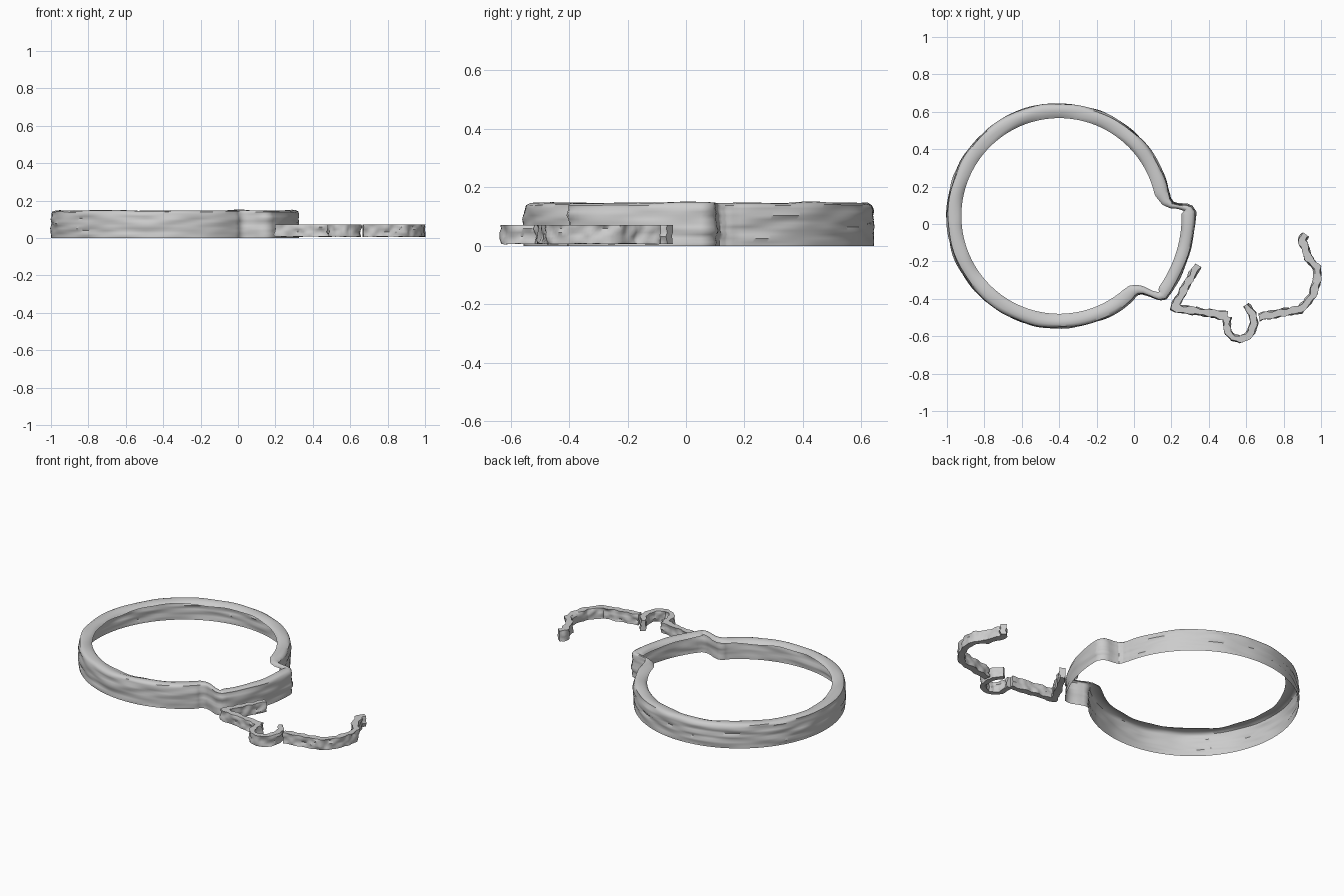
import bpy, bmesh, math
from mathutils import Vector, noise

if "Cube" in bpy.data.objects:
    bpy.data.objects.remove(bpy.data.objects["Cube"])


def resample(pts, closed, step):
    # evenly spaced (x, y, half_width) stations along a polyline
    out = []
    n = len(pts)
    for i in range(n if closed else n - 1):
        a, b = Vector(pts[i]), Vector(pts[(i + 1) % n])
        k = max(1, round((b.xy - a.xy).length / step))
        out += [a.lerp(b, j / k) for j in range(k)]
    if not closed:
        out.append(Vector(pts[-1]))
    return out


def wall(name, pts, profile, closed, step, bump, freq):
    # sweep a rough cross-section along the path; each profile point is
    # (across, height, sideways roughness, vertical roughness)
    path = resample(pts, closed, step)
    n, m = len(path), len(profile)
    bm = bmesh.new()
    rings = []
    for i, p in enumerate(path):
        a = path[(i - 1) % n] if closed or i > 0 else p
        b = path[(i + 1) % n] if closed or i < n - 1 else p
        t = (b.xy - a.xy).normalized()
        side = Vector((t.y, -t.x, 0))
        ring = []
        for u, z, rough_u, rough_z in profile:
            co = Vector((p.x, p.y, z)) + side * (u * p.z)
            q = Vector((co.x * freq, co.y * freq, co.z * 45))
            co += side * (noise.noise(q) * bump * rough_u)
            co.z += noise.noise(q + Vector((9, 4, 2))) * bump * rough_z
            ring.append(bm.verts.new(co))
        rings.append(ring)
    for i in range(n if closed else n - 1):
        r, s = rings[i], rings[(i + 1) % n]
        for j in range(m - 1 if closed else m):
            k = (j + 1) % m
            bm.faces.new((r[j], r[k], s[k], s[j]))
    if not closed:
        bm.faces.new(rings[0])
        bm.faces.new(rings[-1])
        bmesh.ops.recalc_face_normals(bm, faces=bm.faces)
    me = bpy.data.meshes.new(name)
    bm.to_mesh(me)
    bm.free()
    # make the open shell face outwards
    if closed and max(me.polygons, key=lambda g: g.center.z).normal.z < 0:
        me.flip_normals()
    ob = bpy.data.objects.new(name, me)
    bpy.context.collection.objects.link(ob)
    bpy.context.view_layer.objects.active = ob
    ob.select_set(True)
    bpy.ops.object.shade_smooth_by_angle(angle=math.radians(50))
    ob.select_set(False)


def arc(radius, start, end, count, half_width):
    # points around the shared ring centre
    pts = []
    for i in range(count + 1):
        a = math.radians(start + (end - start) * i / count)
        pts.append((-0.4 + radius * math.cos(a), 0.043 + radius * math.sin(a), half_width))
    return pts


# Large ring: an outer wall with an inward lip on top, stepped out on its right
ring_path = arc(0.561, 13, 311, 120, 0.038)
ring_path += [(-0.01, -0.36, 0.034), (0.02, -0.351, 0.026), (0.05, -0.354, 0.02), (0.09, -0.371, 0.016),
              (0.13, -0.385, 0.02), (0.153, -0.38, 0.028)]
ring_path += arc(0.69, -35, 1.5, 20, 0.035)
ring_path += [(0.286, 0.081, 0.022), (0.265, 0.088, 0.016), (0.235, 0.094, 0.013),
              (0.2, 0.1, 0.017), (0.172, 0.122, 0.028)]
ring_profile = [(1, i * 0.013, min(1, i / 2), 0) for i in range(10)]
ring_profile += [(0.96, 0.129, 1, 0.3), (0.85, 0.14, 0.6, 0.5), (0.5, 0.147, 0.3, 0.5), (0, 0.148, 0, 0.5),
                 (-0.5, 0.144, 0, 0.8), (-0.8, 0.138, 0, 1), (-1, 0.132, 0, 1.2)]
wall("ring_wall", ring_path, ring_profile, True, 0.014, 0.011, 6)


# Three thin loose strips beside the ring
def strip(name, pts, half_width=0.018):
    right = [(1, 0.007 + i * 0.013, 1, 0.2 if i == 0 else 0) for i in range(6)]
    left = [(-u, z, a, b) for u, z, a, b in reversed(right)]
    wall(name, [(x, y, half_width) for x, y in pts], right + left, False, 0.01, 0.013, 25)


strip("angled_strip", [(0.343, -0.22), (0.212, -0.448), (0.5, -0.49)])
strip("hook_strip", [(0.5, -0.495), (0.493, -0.54), (0.505, -0.58), (0.53, -0.607), (0.565, -0.618),
                     (0.6, -0.605), (0.628, -0.575), (0.64, -0.53), (0.633, -0.48), (0.598, -0.432)], 0.016)
strip("curved_strip", [(0.668, -0.497), (0.89, -0.458), (0.955, -0.38), (0.98, -0.3), (0.978, -0.235),
                       (0.93, -0.18), (0.915, -0.13), (0.895, -0.085), (0.918, -0.055)])
